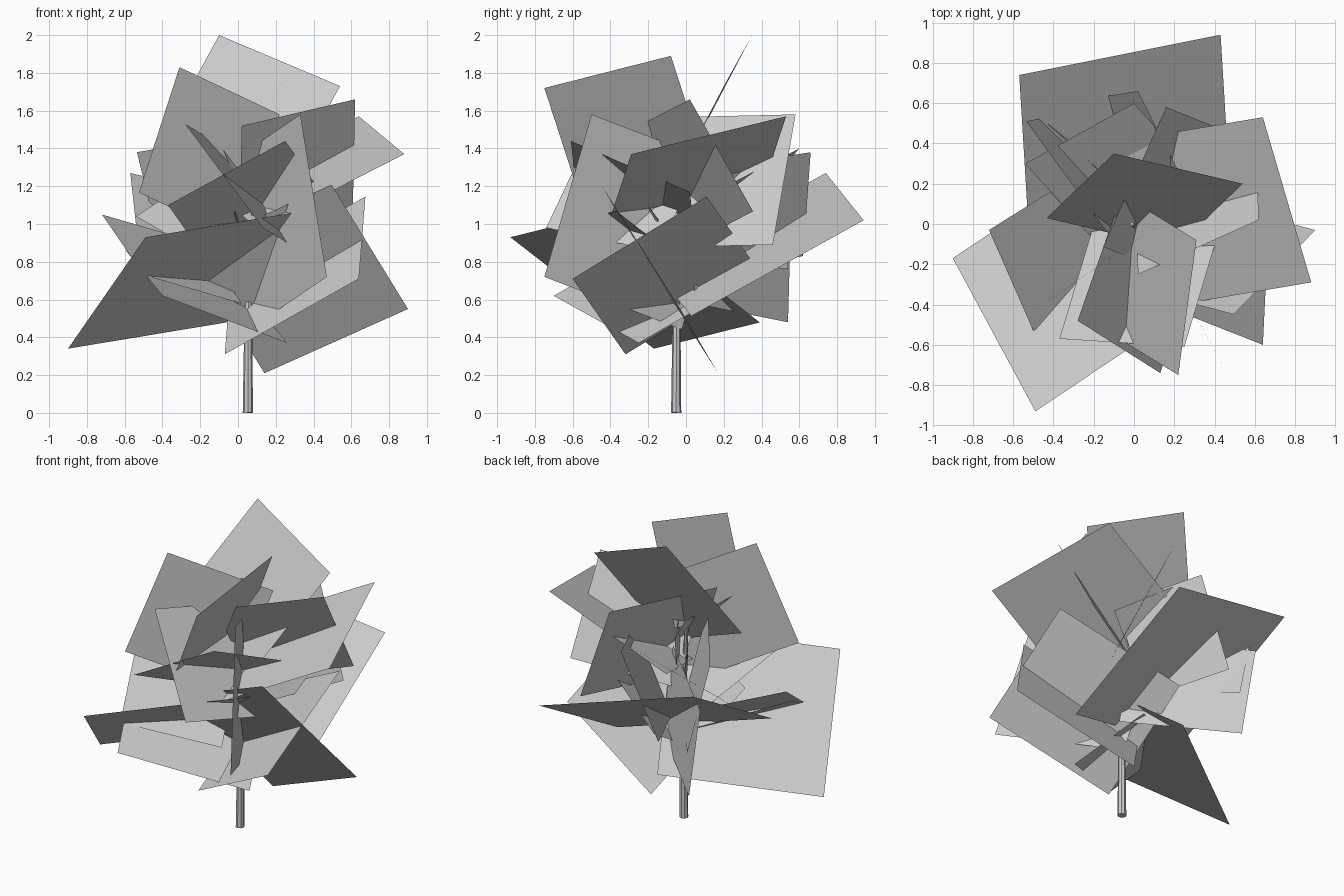
import bpy, bmesh
from math import cos, sin, tau
from mathutils import Vector

if "Cube" in bpy.data.objects:
    bpy.data.objects.remove(bpy.data.objects["Cube"])


def leaf_card(name, corner, u, v):
    """Flat rectangle from one corner and two edge vectors."""
    p, u, v = Vector(corner), Vector(u), Vector(v)
    # square up the second edge
    length = v.length
    v = (v - u * (v.dot(u) / u.dot(u))).normalized() * length
    mesh = bpy.data.meshes.new(name)
    mesh.from_pydata([p, p + u, p + u + v, p + v], [], [(0, 1, 2, 3)])
    ob = bpy.data.objects.new(name, mesh)
    bpy.context.collection.objects.link(ob)


def limb(name, path, sides=8):
    """Tapered faceted tube through (x, y, z, radius) stations."""
    bm = bmesh.new()
    axis = (Vector(path[-1][:3]) - Vector(path[0][:3])).normalized()
    a = axis.orthogonal().normalized()
    b = axis.cross(a)
    rings = []
    for x, y, z, r in path:
        c = Vector((x, y, z))
        rings.append([bm.verts.new(c + r * (a * cos(tau * i / sides) + b * sin(tau * i / sides)))
                      for i in range(sides)])
    for lo, hi in zip(rings, rings[1:]):
        for i in range(sides):
            j = (i + 1) % sides
            bm.faces.new((lo[i], lo[j], hi[j], hi[i]))
    bm.faces.new(rings[0][::-1])
    bm.faces.new(rings[-1])
    mesh = bpy.data.meshes.new(name)
    bm.to_mesh(mesh)
    bm.free()
    bpy.context.collection.objects.link(bpy.data.objects.new(name, mesh))


# Trunk and short branches
limb("trunk", [(.052, -.052, 0, .027), (.055, -.05, .6, .02), (.03, -.03, 1.0, .016), (-.01, 0, 1.47, .01)])
limb("branch_right", [(.04, -.04, .85, .012), (.27, -.2, 1.09, .006)], 5)
limb("branch_left", [(.05, -.05, .6, .012), (-.13, .02, .82, .006)], 5)
limb("branch_front", [(.03, -.03, .9, .012), (-.02, -.38, 1.07, .006)], 5)
limb("branch_back", [(.03, -.03, .9, .012), (-.1, .13, 1.2, .006)], 5)

# Upper foliage: corner, edge, edge
upper = [
    ((-.10, .35, 2.0), (.64, -.15, -.27), (-.29, -.33, -.63)),
    ((-.31, -.30, 1.83), (.53, .36, -.25), (-.20, -.135, -.67)),
    ((.31, -.08, 1.89), (-.09, -.67, -.17), (-.297, .18, -.56)),
    ((.64, .53, 1.57), (.24, -.82, -.20), (-.775, -.127, -.395)),
    ((.62, .02, 1.66), (-.60, -.27, -.14), (-.045, .32, -.60)),
    ((.16, .58, 1.58), (.30, -.12, -.69), (-.32, -.69, 0)),
    ((-.28, -.48, 1.53), (.41, -.26, -.55), (.21, .59, -.13)),
    ((.25, -.61, 1.44), (-.62, .04, -.34), (.187, .63, -.27)),
]
# Middle foliage
middle = [
    ((.33, -.50, 1.58), (.14, -.25, -.86), (-.41, .73, -.27)),
    ((0, .60, 1.40), (-.54, -.30, -.36), (.30, -.40, -.22)),
    ((.02, .66, 1.38), (-.25, -.04, -.55), (.25, -.50, -.08)),
    ((-.535, .51, 1.38), (.40, -.55, .07), (.15, .03, -.62)),
    ((-.57, .74, 1.27), (1.0, .20, -.25), (.065, -.91, -.51)),
    ((-.72, -.03, 1.05), (.22, -.50, -.32), (.52, .33, -.15)),
]
# Lower foliage
lower = [
    ((-.90, -.17, .34), (.41, -.76, .59), (.86, .52, .17)),
    ((.14, .17, .21), (.76, -.20, .34), (-.40, -.42, .66)),
    ((-.07, -.32, .31), (.71, -.28, .40), (.08, .69, .46)),
    ((-.40, -.70, .62), (.66, .45, -.25), (-.22, .40, .25)),
    ((-.40, .54, .48), (.55, -.50, .10), (-.12, .04, .60)),
]
for tier, cards in (("upper", upper), ("middle", middle), ("lower", lower)):
    for i, c in enumerate(cards, 1):
        leaf_card(f"{tier}_leaf_card_{i}", *c)
